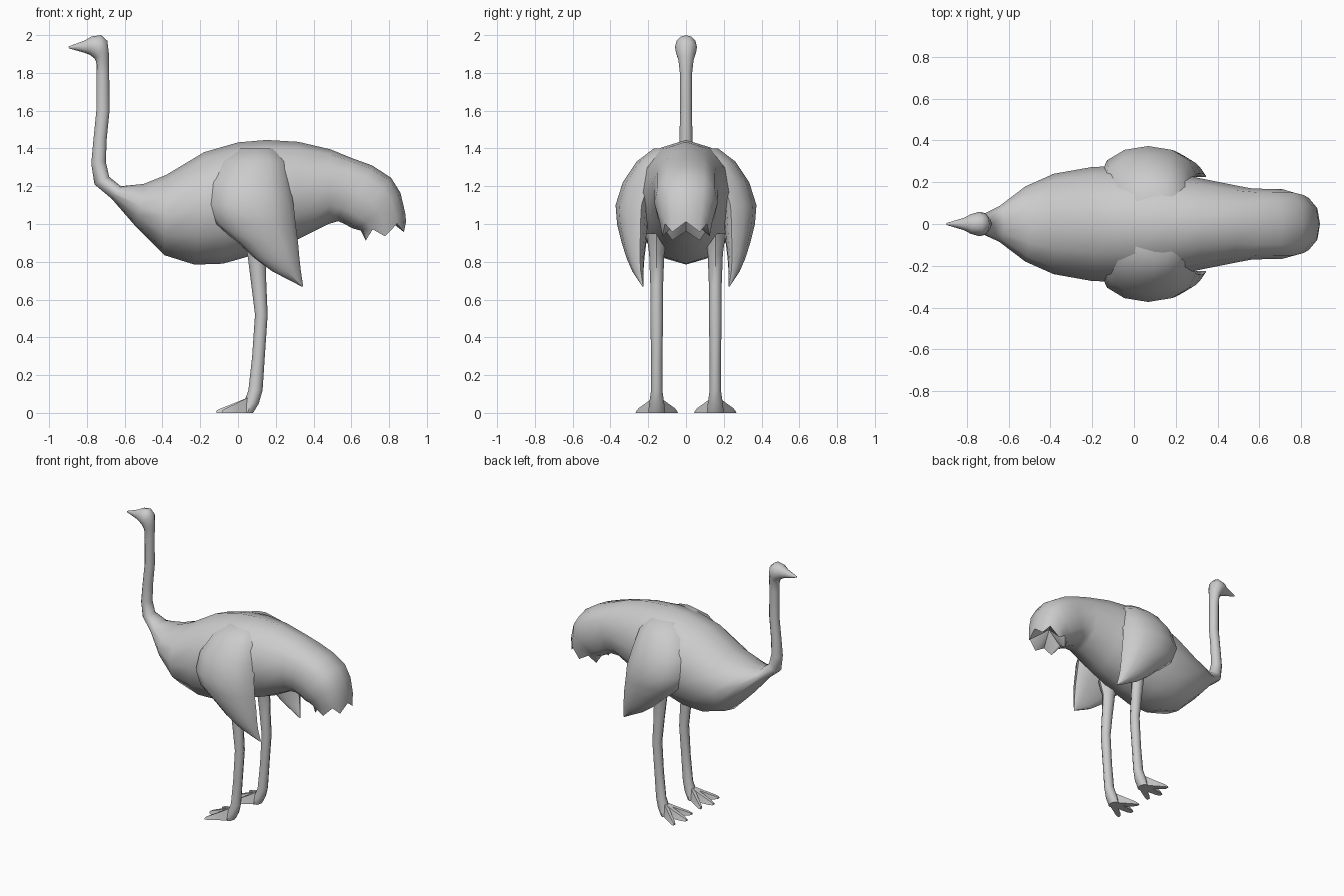
import bpy, bmesh, math
from mathutils import Vector

if "Cube" in bpy.data.objects:
    bpy.data.objects.remove(bpy.data.objects["Cube"])


def spow(v, p):
    return math.copysign(abs(v) ** p, v)


def skin(name, rings, end_point=None, angle=50):
    """Loft rings of equal point count, close both ends, shade smooth."""
    bm = bmesh.new()
    vs = [[bm.verts.new(p) for p in r] for r in rings]
    n = len(vs[0])
    for a, b in zip(vs, vs[1:]):
        for i in range(n):
            j = (i + 1) % n
            bm.faces.new((a[i], a[j], b[j], b[i]))
    bm.faces.new(vs[0])
    if end_point:
        c = bm.verts.new(end_point)
        for i in range(n):
            bm.faces.new((vs[-1][i], vs[-1][(i + 1) % n], c))
    else:
        bm.faces.new(vs[-1])
    bmesh.ops.recalc_face_normals(bm, faces=bm.faces)
    me = bpy.data.meshes.new(name)
    bm.to_mesh(me)
    bm.free()
    ob = bpy.data.objects.new(name, me)
    bpy.context.collection.objects.link(ob)
    bpy.context.view_layer.objects.active = ob
    bpy.ops.object.select_all(action='DESELECT')
    ob.select_set(True)
    bpy.ops.object.shade_smooth_by_angle(angle=math.radians(angle))
    return ob


def profile_ring(tx, tz, bx, bz, w, y=0.0, n=12, p=1.0):
    """Oval spanning a top and a bottom profile point, half width w in y."""
    c = Vector(((tx + bx) / 2, y, (tz + bz) / 2))
    u = Vector(((tx - bx) / 2, 0, (tz - bz) / 2))
    out = []
    for i in range(n):
        a = 2 * math.pi * i / n
        out.append(c + u * spow(math.cos(a), p) + Vector((0, w * spow(math.sin(a), p), 0)))
    return out


# Head and neck: beak tip back over the skull and down into the chest
head_neck = [
    (-0.897, 1.94, -0.895, 1.93, .005), (-0.81, 1.972, -0.815, 1.907, .03),
    (-0.775, 1.993, -0.787, 1.897, .047), (-0.725, 2.0, -0.76, 1.877, .058),
    (-0.692, 1.97, -0.752, 1.862, .055), (-0.682, 1.89, -0.75, 1.845, .04),
    (-0.682, 1.8, -0.75, 1.79, .032), (-0.68, 1.6, -0.75, 1.6, .032),
    (-0.695, 1.45, -0.765, 1.45, .034), (-0.70, 1.33, -0.777, 1.32, .037),
    (-0.682, 1.25, -0.76, 1.21, .048),
]
# Body: chest, back and belly
body = [
    (-0.62, 1.2, -0.67, 1.135, .085), (-0.5, 1.212, -0.54, .985, .18),
    (-0.38, 1.26, -0.39, .835, .24), (-0.18, 1.38, -0.23, .785, .272),
    (0, 1.432, -0.08, .79, .28), (.15, 1.445, .08, .835, .265),
    (.32, 1.435, .30, .91, .22), (.49, 1.395, .48, 1.0, .185),
]
# Tail: curls over and hangs down
tail = [
    (.60, 1.35, .53, 1.015, .17), (.71, 1.31, .565, 1.0, .168),
    (.81, 1.245, .60, .98, .168), (.86, 1.165, .63, .97, .155),
    (.885, 1.06, .65, .965, .14),
]
rings = [profile_ring(*s) for s in head_neck + body]
rings += [profile_ring(*s, p=.78) for s in tail]
# Ragged tail feather ends
ragged = profile_ring(.89, 1.0, .665, .95, .125, p=.78)
rings.append([p + Vector((0, 0, -.04 if i % 2 else .012)) for i, p in enumerate(ragged)])
skin("body_neck_and_tail", rings, end_point=(.76, 0, 1.05))

# Wing sections: z, front x, back x, outer y, inner y
wing = [
    (.67, .335, .345, .232, .225), (.75, .18, .333, .285, .225),
    (.82, .085, .325, .315, .22), (.90, 0, .318, .34, .21),
    (1.0, -.12, .305, .365, .2), (1.1, -.16, .295, .373, .19),
    (1.22, -.15, .275, .335, .15), (1.33, -.09, .26, .262, .1),
    (1.4, 0, .2, .17, .05),
]
# Leg sections: z, front x, back x, half width
leg = [(.95, .02, .18, .055), (.84, .05, .145, .04), (.68, .07, .15, .034),
       (.52, .09, .157, .034), (.3, .075, .142, .03), (.12, .055, .13, .03),
       (.05, .03, .11, .04), (0, .02, .08, .045)]

for side, s in (("left", -1), ("right", 1)):
    # Wing: bulging outside, flatter inside
    rings = []
    for z, x0, x1, yo, yi in wing:
        base = yi + .25 * (yo - yi)
        r = []
        for i in range(12):
            a = 2 * math.pi * i / 12
            sy = math.sin(a)
            y = base + sy * ((yo - base) if sy > 0 else (base - yi))
            r.append(((x0 + x1) / 2 + (x1 - x0) / 2 * math.cos(a), s * y, z))
        rings.append(r)
    skin(side + "_wing", rings, angle=60)

    # Leg
    rings = [profile_ring(x0, z, x1, z, w, y=s * .155, n=8) for z, x0, x1, w in leg]
    skin(side + "_leg", rings)

    # Three flat-soled toes
    for label, tip, dy in (("inner", -.085, -.10), ("middle", -.115, 0), ("outer", -.085, .10)):
        rings = []
        for t, w, h in ((0, .03, .085), (.45, .026, .052), (.85, .022, .025), (1, .012, .012)):
            x = .06 + (tip - .06) * t
            y = s * (.155 + dy * t)
            rings.append([(x, y - w, 0), (x, y + w, 0), (x, y + w * .5, h), (x, y - w * .5, h)])
        skin(f"{side}_{label}_toe", rings, angle=40)
